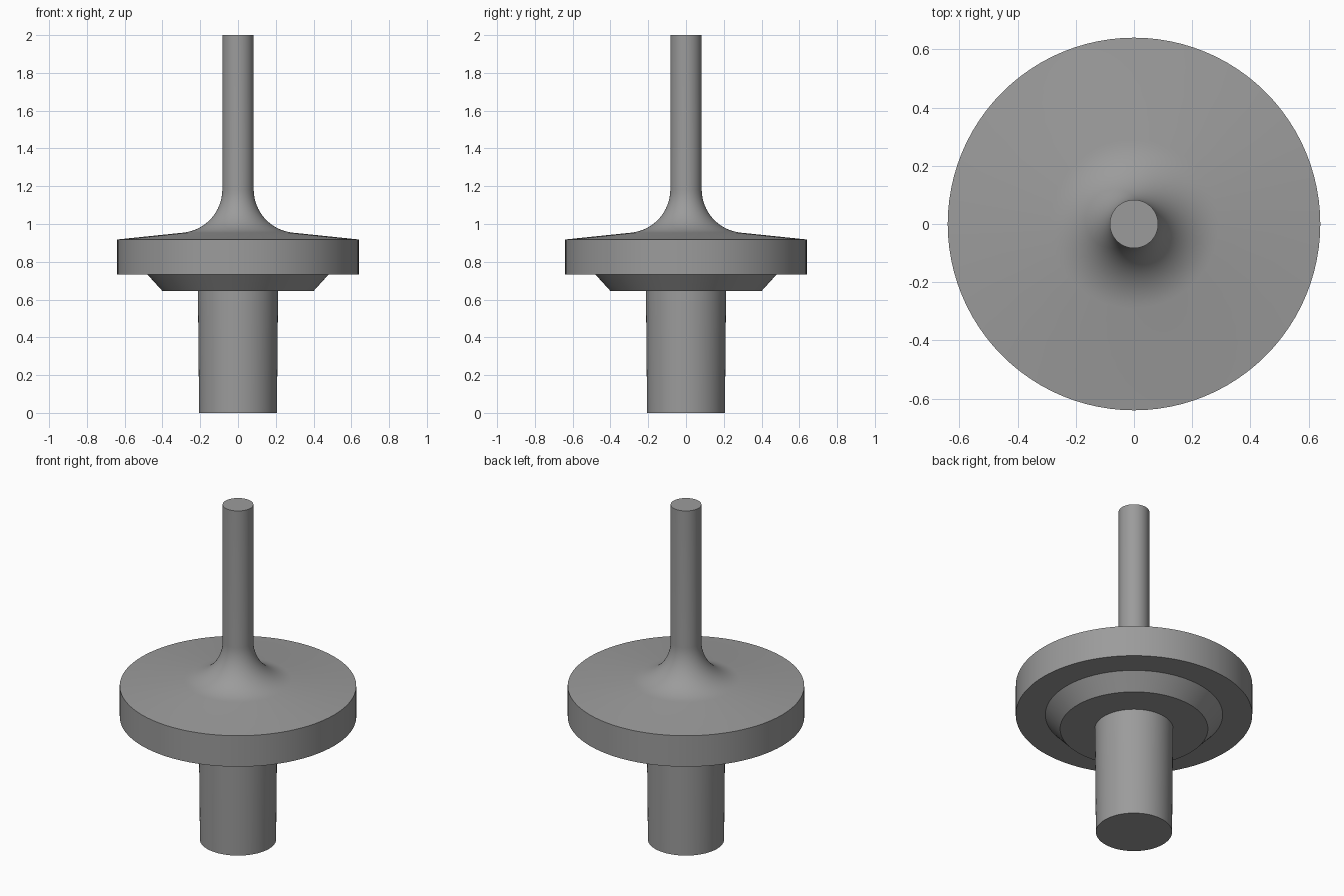
import bpy, bmesh, math

if "Cube" in bpy.data.objects:
    bpy.data.objects.remove(bpy.data.objects["Cube"])

SEGMENTS = 96

grey = bpy.data.materials.new("plain grey")
grey.diffuse_color = (0.33, 0.33, 0.33, 1)
grey.use_nodes = True
grey.node_tree.nodes["Principled BSDF"].inputs["Base Color"].default_value = grey.diffuse_color


def lathe(name, profile):
    """Revolve (radius, height) points around z; end points lie on the axis."""
    bm = bmesh.new()
    verts = [bm.verts.new((r, 0, z)) for r, z in profile]
    edges = [bm.edges.new(pair) for pair in zip(verts, verts[1:])]
    bmesh.ops.spin(bm, geom=verts + edges, axis=(0, 0, 1), cent=(0, 0, 0),
                   angle=2 * math.pi, steps=SEGMENTS, use_duplicate=False)
    bmesh.ops.remove_doubles(bm, verts=bm.verts, dist=1e-5)
    bmesh.ops.recalc_face_normals(bm, faces=bm.faces)
    mesh = bpy.data.meshes.new(name)
    bm.to_mesh(mesh)
    bm.free()
    mesh.materials.append(grey)
    obj = bpy.data.objects.new(name, mesh)
    bpy.context.collection.objects.link(obj)
    bpy.ops.object.select_all(action='DESELECT')
    obj.select_set(True)
    bpy.context.view_layer.objects.active = obj
    bpy.ops.object.shade_smooth_by_angle(angle=math.radians(30))
    return obj


# Fillet arc sweeping from the thin stem onto the sloped disc top
stem_r, fillet_r, fillet_z = 0.083, 0.23, 1.183
slope = math.atan(0.1)
steps = 16
fillet = []
for i in range(steps + 1):
    a = math.pi + (math.pi / 2 - slope) * i / steps
    fillet.append((stem_r + fillet_r + fillet_r * math.cos(a),
                   fillet_z + fillet_r * math.sin(a)))

# One turned body: thick shaft, bevelled collar, disc, fillet and stem
lathe("turned_spindle", [
    (0, 0), (0.206, 0), (0.212, 0.645),            # thick lower shaft
    (0.40, 0.645), (0.48, 0.733),                  # bevelled collar
    (0.64, 0.733), (0.64, 0.918),                  # disc rim
    *reversed(fillet),                             # sloped top and fillet
    (stem_r, 2.0), (0, 2.0),                       # thin upper stem
])
